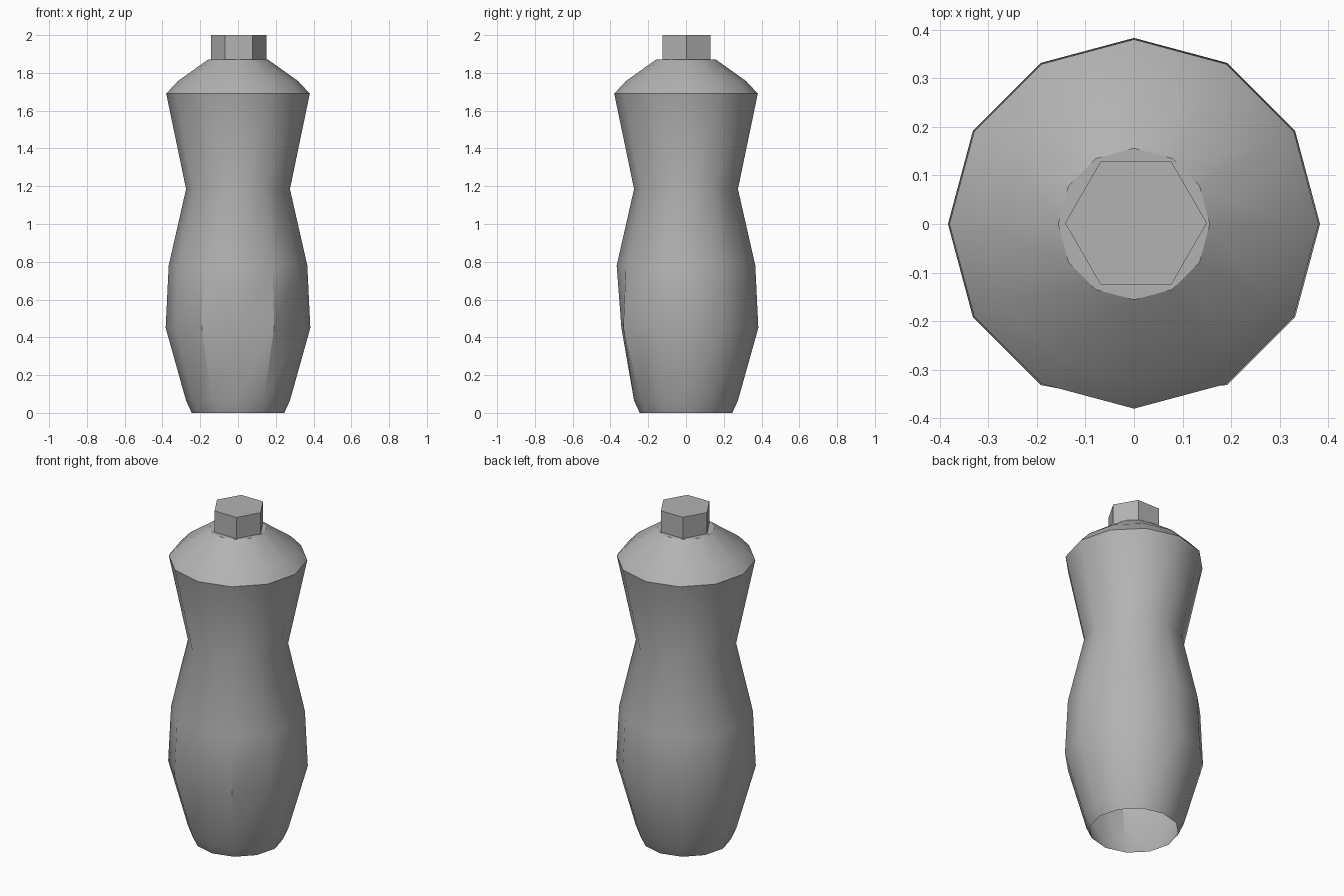
import bpy
import bmesh
from math import cos, sin, tau, radians

cube = bpy.data.objects.get("Cube")
if cube:
    bpy.data.objects.remove(cube, do_unlink=True)

grey = bpy.data.materials.new("plain_grey")
grey.use_nodes = True
colour = (0.45, 0.45, 0.45, 1)
grey.diffuse_color = colour
grey.node_tree.nodes["Principled BSDF"].inputs["Base Color"].default_value = colour


def lathe(name, profile, sides, centre=(0, 0), close_bottom=False, edit=None):
    """Turn (radius, height) pairs into a closed-top shell."""
    bm = bmesh.new()
    rings = [[bm.verts.new((centre[0] + r * cos(tau * i / sides),
                            centre[1] + r * sin(tau * i / sides), z))
              for i in range(sides)] for r, z in profile]
    for low, high in zip(rings, rings[1:]):
        for i in range(sides):
            j = (i + 1) % sides
            bm.faces.new((low[i], low[j], high[j], high[i]))
    bm.faces.new(rings[-1])
    if close_bottom:
        bm.faces.new(rings[0][::-1])
    if edit:
        edit(rings)
    mesh = bpy.data.meshes.new(name)
    bm.to_mesh(mesh)
    bm.free()
    mesh.materials.append(grey)
    obj = bpy.data.objects.new(name, mesh)
    bpy.context.collection.objects.link(obj)
    return obj


# Slight dent at the front of the widest belly ring
def dent(rings):
    rings[2][9].co.y = -0.342


# Bottle body: open underneath, narrow waist, sloping shoulder
body = lathe("bottle_body",
             [(0.245, 0), (0.275, 0.065), (0.383, 0.45), (0.367, 0.78),
              (0.275, 1.185), (0.38, 1.69), (0.318, 1.757), (0.156, 1.872)],
             12, edit=dent)
bpy.ops.object.select_all(action='DESELECT')
body.select_set(True)
bpy.context.view_layer.objects.active = body
bpy.ops.object.shade_smooth_by_angle(angle=radians(33))

# Hexagonal cap
lathe("bottle_cap", [(0.146, 1.872), (0.146, 2)], 6, (0.004, 0.002), True)
